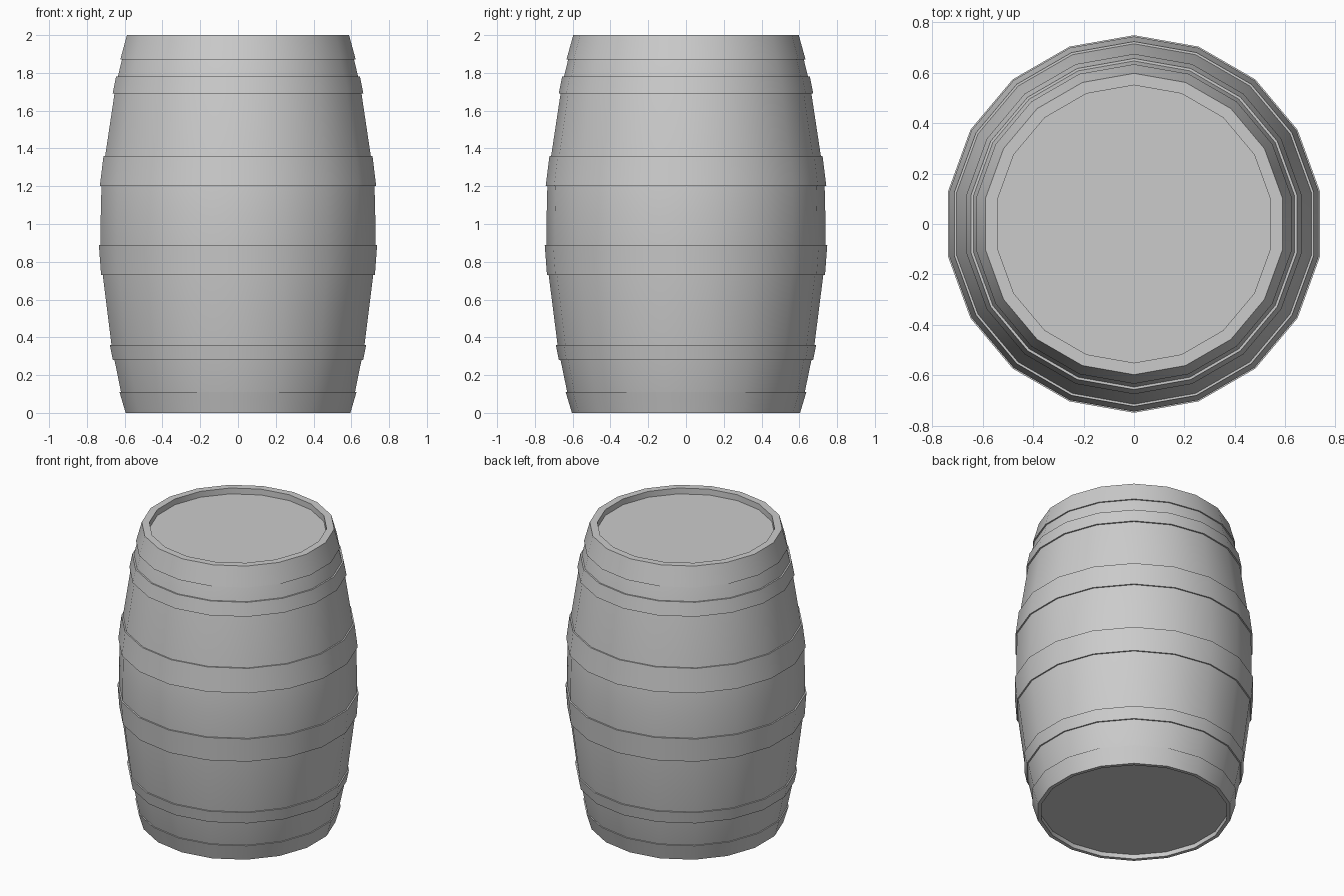
import bpy, bmesh, math

if "Cube" in bpy.data.objects:
    bpy.data.objects.remove(bpy.data.objects["Cube"])

SIDES = 18

def lathe(name, profile, closed=False):
    """Spin an (r, z) profile round z with a vertex on +y; r = 0 makes a pole."""
    bm = bmesh.new()
    rings = []
    for r, z in profile:
        if r == 0:
            rings.append([bm.verts.new((0, 0, z))] * SIDES)
            continue
        rings.append([bm.verts.new((r * math.sin(i * math.tau / SIDES),
                                    r * math.cos(i * math.tau / SIDES), z))
                      for i in range(SIDES)])
    pairs = list(zip(rings, rings[1:]))
    if closed:
        pairs.append((rings[-1], rings[0]))
    for a, b in pairs:
        for i in range(SIDES):
            j = (i + 1) % SIDES
            bm.faces.new(list(dict.fromkeys((a[i], a[j], b[j], b[i]))))
    bmesh.ops.recalc_face_normals(bm, faces=bm.faces)
    mesh = bpy.data.meshes.new(name)
    bm.to_mesh(mesh)
    bm.free()
    obj = bpy.data.objects.new(name, mesh)
    bpy.context.collection.objects.link(obj)
    bpy.ops.object.select_all(action='DESELECT')
    obj.select_set(True)
    bpy.context.view_layer.objects.active = obj
    bpy.ops.object.shade_smooth_by_angle(angle=math.radians(30))
    return obj

# Bulging staves with recessed heads at both ends
stave_curve = [(0.595, 0), (0.629, 0.11), (0.664, 0.28), (0.680, 0.36),
               (0.727, 0.73), (0.738, 0.89), (0.738, 1.04), (0.734, 1.20),
               (0.714, 1.36), (0.664, 1.69), (0.646, 1.78), (0.624, 1.87), (0.589, 2)]
lathe("barrel_body", [(0, 0.03), (0.58, 0.03), (0.58, 0)] + stave_curve
      + [(0.55, 2), (0.55, 1.96), (0, 1.96)])

# Hoops: (lower z, lower radius, upper z, upper radius)
stave_radius = {z: r for r, z in stave_curve}
hoops = {
    "bottom_end_hoop": (0, 0.604, 0.11, 0.637),
    "lower_hoop": (0.28, 0.673, 0.36, 0.689),
    "lower_belly_hoop": (0.73, 0.736, 0.89, 0.748),
    "upper_belly_hoop": (1.20, 0.743, 1.36, 0.723),
    "upper_hoop": (1.69, 0.674, 1.78, 0.656),
    "top_end_hoop": (1.87, 0.633, 2, 0.597),
}
for name, (z0, r0, z1, r1) in hoops.items():
    lathe(name, [(stave_radius[z0], z0), (r0, z0), (r1, z1), (stave_radius[z1], z1)], closed=True)
